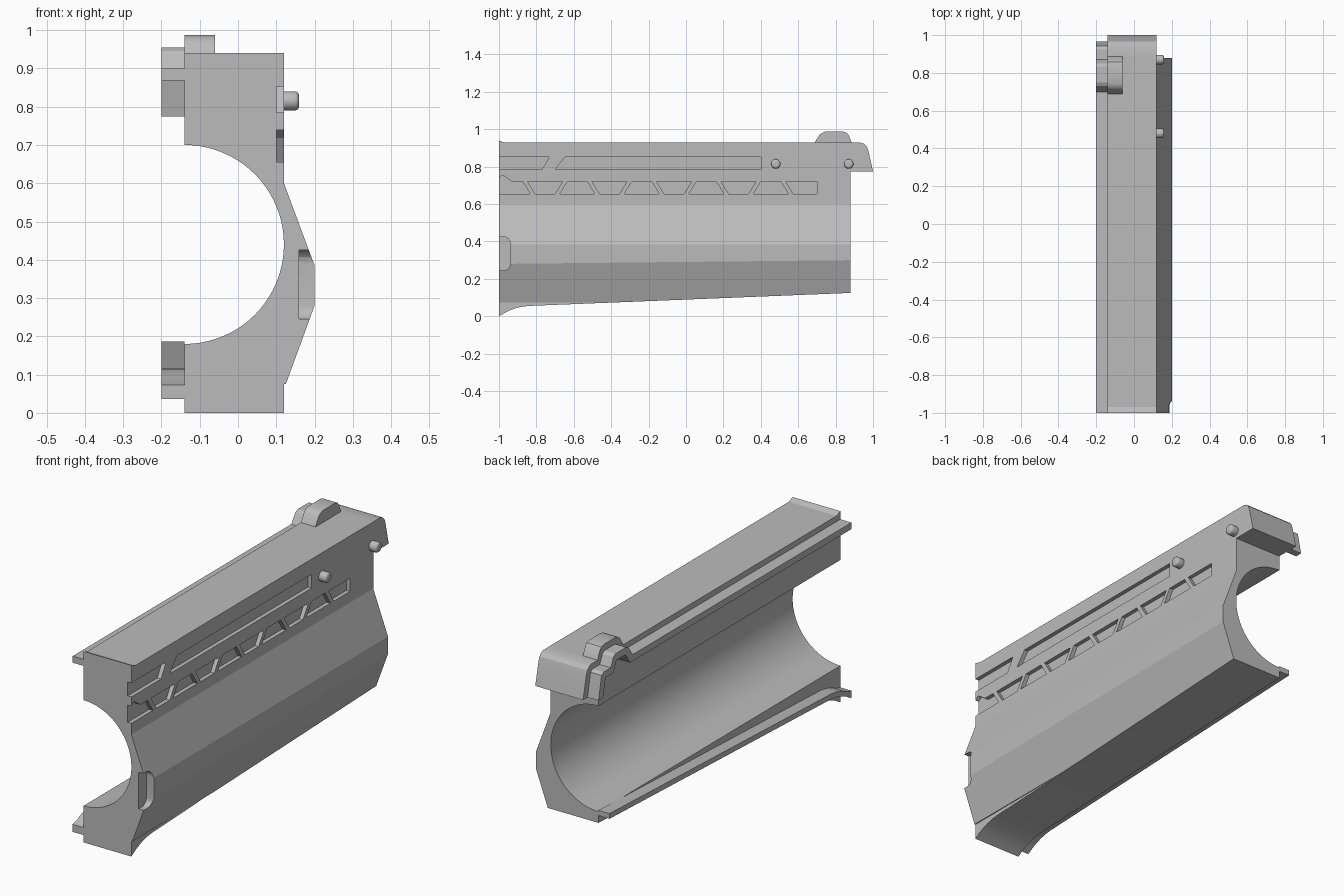
import bpy, bmesh
from math import cos, sin, pi, radians

if "Cube" in bpy.data.objects:
    bpy.data.objects.remove(bpy.data.objects["Cube"], do_unlink=True)

grey = bpy.data.materials.new("plain grey")
grey.use_nodes = True
grey.diffuse_color = (0.5, 0.5, 0.5, 1)
grey.node_tree.nodes["Principled BSDF"].inputs["Base Color"].default_value = (0.5, 0.5, 0.5, 1)

FRONT, BACK = -1.0, 0.88
STEP_Z = 0.075


def add_prism(bm, outline, x0, x1):
    """Extrude a (y, z) outline from x0 to x1."""
    face = bm.faces.new([bm.verts.new((x0, y, z)) for y, z in outline])
    out = bmesh.ops.extrude_face_region(bm, geom=[face])
    verts = [v for v in out["geom"] if isinstance(v, bmesh.types.BMVert)]
    bmesh.ops.translate(bm, vec=(x1 - x0, 0, 0), verts=verts)


def make_object(name, bm):
    bmesh.ops.recalc_face_normals(bm, faces=bm.faces)
    mesh = bpy.data.meshes.new(name)
    bm.to_mesh(mesh)
    bm.free()
    mesh.materials.append(grey)
    obj = bpy.data.objects.new(name, mesh)
    bpy.context.collection.objects.link(obj)
    return obj


def select(obj):
    bpy.ops.object.select_all(action="DESELECT")
    obj.select_set(True)
    bpy.context.view_layer.objects.active = obj


def smooth(obj, angle=18):
    select(obj)
    bpy.ops.object.shade_smooth_by_angle(angle=radians(angle))


def prism(name, outline, x0, x1):
    bm = bmesh.new()
    add_prism(bm, outline, x0, x1)
    obj = make_object(name, bm)
    smooth(obj, 25)
    return obj


def bottom(y):
    """Height of the underside: a gentle rise with a flare at the front."""
    flare = max(0, (-0.84 - y) / 0.16) ** 2
    return 0.049 + 0.0404 * (y - FRONT) - 0.049 * flare


def section(y):
    """Closed (x, z) cross-section of the shell."""
    low = bottom(y)
    top = 0.94 if y == FRONT else 0.928
    facet = 0.28 + 0.02 * (y - FRONT) / (BACK - FRONT)
    z = max(low, STEP_Z)
    x = 0.2 - 0.366 * (facet - z)
    inner = 0.12 if low <= STEP_Z + 0.001 else x
    pts = [(-0.14, top), (0.12, top), (0.12, 0.6), (0.2, 0.385), (0.2, facet),
           (x, z), (inner, z), (inner, low), (-0.14, low)]
    steps = 40
    for i in range(steps + 1):
        a = -pi / 2 + pi * i / steps
        pts.append((-0.14 + 0.26 * cos(a), 0.44 + 0.26 * sin(a)))
    return pts


# Shell: lofted cross-sections
flare_ys = [FRONT, -0.97, -0.94, -0.91, -0.88, -0.84]
bm = bmesh.new()
rings = [[bm.verts.new((x, y, z)) for x, z in section(y)]
         for y in flare_ys + [-0.36, BACK]]
for a, b in zip(rings, rings[1:]):
    for i in range(len(a)):
        j = (i + 1) % len(a)
        bm.faces.new((a[i], a[j], b[j], b[i]))
bm.faces.new(rings[0])
bm.faces.new(rings[-1])
bmesh.ops.remove_doubles(bm, verts=bm.verts, dist=0.0002)
shell = make_object("handguard_shell", bm)

# Cutters: upper slots, slanted row of slots, front side pocket
bm = bmesh.new()
DEPTH, OUT = 0.1, 0.16
add_prism(bm, [(-1.1, 0.785), (-0.77, 0.785), (-0.73, 0.853), (-1.1, 0.853)], DEPTH, OUT)
add_prism(bm, [(-0.7, 0.785), (0.4, 0.785), (0.4, 0.853), (-0.645, 0.853)], DEPTH, OUT)

lo, hi, pitch, gap, lean = 0.655, 0.72, 0.1725, 0.013, 0.02
bars = [(-0.84 + i * pitch, lean if i % 2 == 0 else -lean) for i in range(9)]
add_prism(bm, [(-1.1, lo), (bars[0][0] + lean - gap, lo), (bars[0][0] - lean - gap, hi),
               (-0.93, hi), (-0.98, 0.755), (-1.1, 0.66)], DEPTH, OUT)
for (c0, s0), (c1, s1) in zip(bars, bars[1:]):
    add_prism(bm, [(c0 + s0 + gap, lo), (c1 + s1 - gap, lo),
                   (c1 - s1 - gap, hi), (c0 - s0 + gap, hi)], DEPTH, OUT)
c, s = bars[-1]
add_prism(bm, [(c + s + gap, lo), (0.7, lo), (0.7, hi), (c - s + gap, hi)], DEPTH, OUT)

pocket = [(-1.1, 0.425), (-1.1, 0.245)]
for cz, start in ((0.28, -pi / 2), (0.39, 0)):
    for i in range(7):
        a = start + pi / 2 * i / 6
        pocket.append((-0.975 + 0.035 * cos(a), cz + 0.035 * sin(a)))
add_prism(bm, pocket, 0.16, 0.3)
cutter = make_object("slot_cutter", bm)
cutter.hide_render = True

cut = shell.modifiers.new("slots", "BOOLEAN")
cut.operation = "DIFFERENCE"
cut.solver = "EXACT"
cut.object = cutter
select(shell)
bpy.ops.object.modifier_apply(modifier=cut.name)
bpy.data.objects.remove(cutter, do_unlink=True)
smooth(shell, 15)

# Rear overhang of the top
prism("rear_cap", [(BACK, 0.775), (1.0, 0.775), (0.975, 0.885), (0.967, 0.908),
                   (0.953, 0.922), (0.935, 0.928), (BACK, 0.928)], -0.14, 0.12)

# Raised block on top
prism("top_block", [(0.685, 0.92), (0.69, 0.932), (0.712, 0.968), (0.725, 0.98), (0.745, 0.987),
                    (0.84, 0.987), (0.858, 0.982), (0.87, 0.968), (0.89, 0.92)], -0.14, -0.06)

# Upper mating lip, stepping over the block and down at the rear
prism("upper_lip", [(FRONT, 0.9), (0.7, 0.9), (0.73, 0.945), (0.75, 0.955), (0.835, 0.955),
                    (0.85, 0.945), (0.87, 0.9), (0.925, 0.9), (0.942, 0.89), (0.965, 0.775),
                    (0.93, 0.775), (0.91, 0.868), (0.85, 0.868), (0.825, 0.92),
                    (0.755, 0.92), (0.72, 0.868), (FRONT, 0.868)], -0.2, -0.14)

# Lower mating lip, following the underside
lip_ys = flare_ys + [BACK]
lower = [(y, bottom(y) + 0.036) for y in lip_ys]
upper = [(y, bottom(y) + (0.073 if y == FRONT else 0.062)) for y in reversed(lip_ys)]
prism("lower_lip", lower + upper, -0.2, -0.14)

# Side pegs with rounded ends
for name, y in (("front_peg", 0.48), ("rear_peg", 0.87)):
    bpy.ops.mesh.primitive_cylinder_add(vertices=32, radius=0.025, depth=0.05,
                                        location=(0.135, y, 0.815), rotation=(0, pi / 2, 0))
    peg = bpy.context.object
    peg.name = name
    peg.data.materials.append(grey)
    bevel = peg.modifiers.new("rounding", "BEVEL")
    bevel.width = 0.012
    bevel.segments = 4
    bpy.ops.object.modifier_apply(modifier=bevel.name)
    smooth(peg, 35)
